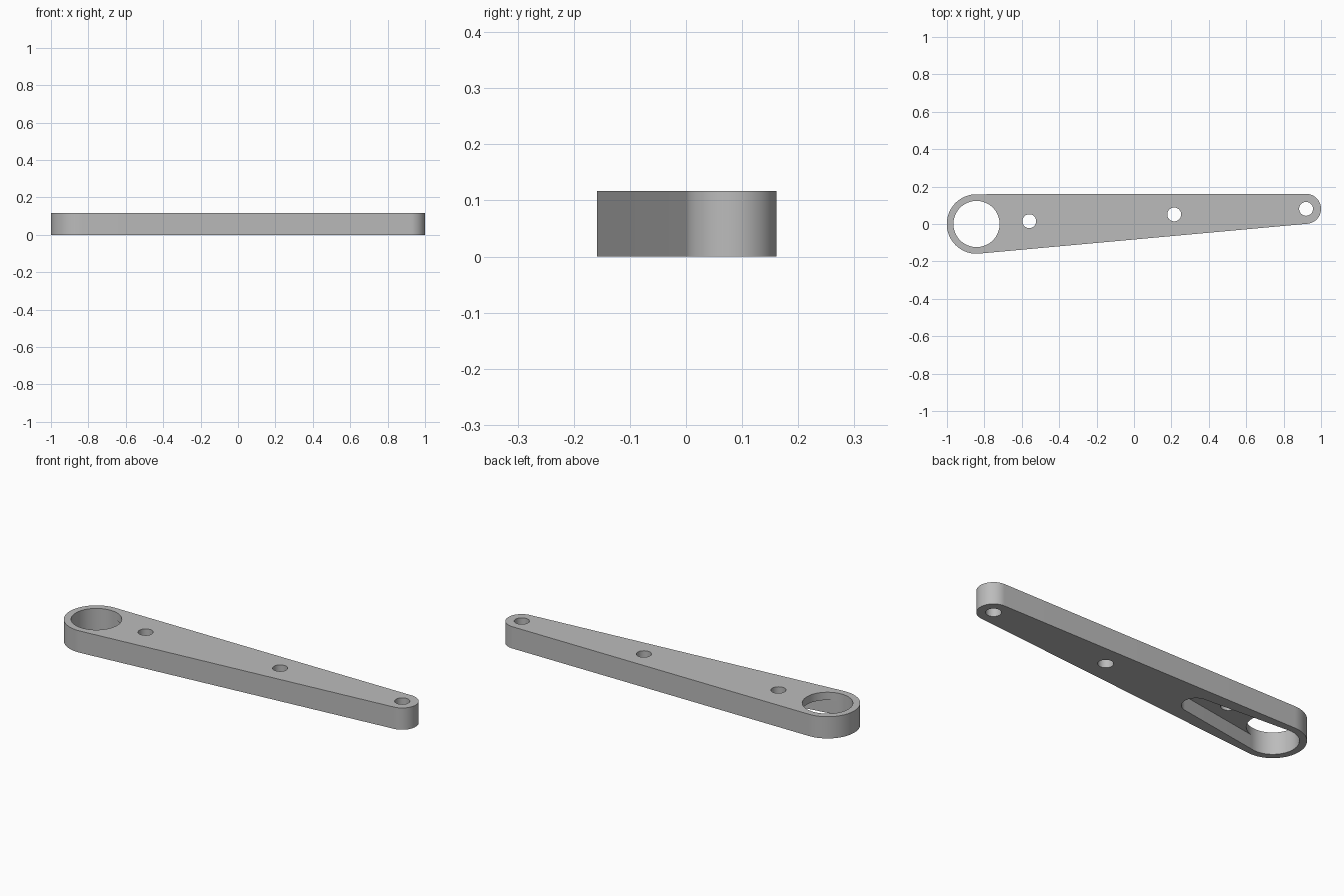
import bpy, bmesh, math
from mathutils import Vector

if "Cube" in bpy.data.objects:
    bpy.data.objects.remove(bpy.data.objects["Cube"])

HEIGHT = 0.117
POCKET_TOP = 0.075
BIG = Vector((-0.842, 0.0))
SMALL = Vector((0.92, 0.081))

grey = bpy.data.materials.new("plain grey")
grey.use_nodes = True
grey.diffuse_color = (0.5, 0.5, 0.5, 1)
grey.node_tree.nodes["Principled BSDF"].inputs["Base Color"].default_value = (0.5, 0.5, 0.5, 1)


def arc(center, radius, start, end, steps):
    return [center + radius * Vector((math.cos(a), math.sin(a)))
            for a in (start + (end - start) * i / steps for i in range(steps + 1))]


def link_outline(c1, r1, c2, r2):
    """Two circles joined by their outer tangents."""
    d = c2 - c1
    axis = math.atan2(d.y, d.x)
    t = math.acos((r1 - r2) / d.length)
    return (arc(c1, r1, axis + t, axis + 2 * math.pi - t, 48)
            + arc(c2, r2, axis - t, axis + t, 48))


def prism(name, outline, z0, z1):
    bm = bmesh.new()
    face = bm.faces.new([bm.verts.new((p.x, p.y, z0)) for p in outline])
    top = bmesh.ops.extrude_face_region(bm, geom=[face])["geom"]
    bmesh.ops.translate(bm, vec=(0, 0, z1 - z0),
                        verts=[v for v in top if isinstance(v, bmesh.types.BMVert)])
    bmesh.ops.recalc_face_normals(bm, faces=bm.faces)
    mesh = bpy.data.meshes.new(name)
    bm.to_mesh(mesh)
    bm.free()
    mesh.materials.append(grey)
    obj = bpy.data.objects.new(name, mesh)
    bpy.context.collection.objects.link(obj)
    return obj


# Tapered arm body
arm = prism("lever_arm", link_outline(BIG, 0.159, SMALL, 0.08), 0, HEIGHT)

# Underside pocket running into the large bore
cutters = [prism("pocket_cutter",
                 link_outline(BIG, 0.123, Vector((-0.356, 0.024)), 0.068),
                 -0.05, POCKET_TOP)]

# Through holes: large bore, two along the arm, one at the tip
holes = {"bore": (BIG, 0.1235), "inner_hole": (Vector((-0.56, 0.015)), 0.037),
         "middle_hole": (Vector((0.215, 0.051)), 0.037), "tip_hole": (SMALL, 0.037)}
for name, (center, radius) in holes.items():
    circle = arc(center, radius, 0, 2 * math.pi, 64)[:-1]
    cutters.append(prism(name + "_cutter", circle, -0.1, HEIGHT + 0.1))

for cutter in cutters:
    mod = arm.modifiers.new(cutter.name, 'BOOLEAN')
    mod.operation = 'DIFFERENCE'
    mod.solver = 'EXACT'
    mod.object = cutter
    cutter.hide_render = True

# Bake the cuts, then drop the cutters
bpy.ops.object.select_all(action='DESELECT')
arm.select_set(True)
bpy.context.view_layer.objects.active = arm
for cutter in cutters:
    bpy.ops.object.modifier_apply(modifier=cutter.name)
    bpy.data.objects.remove(cutter)
bpy.ops.object.shade_smooth_by_angle(angle=math.radians(30))
